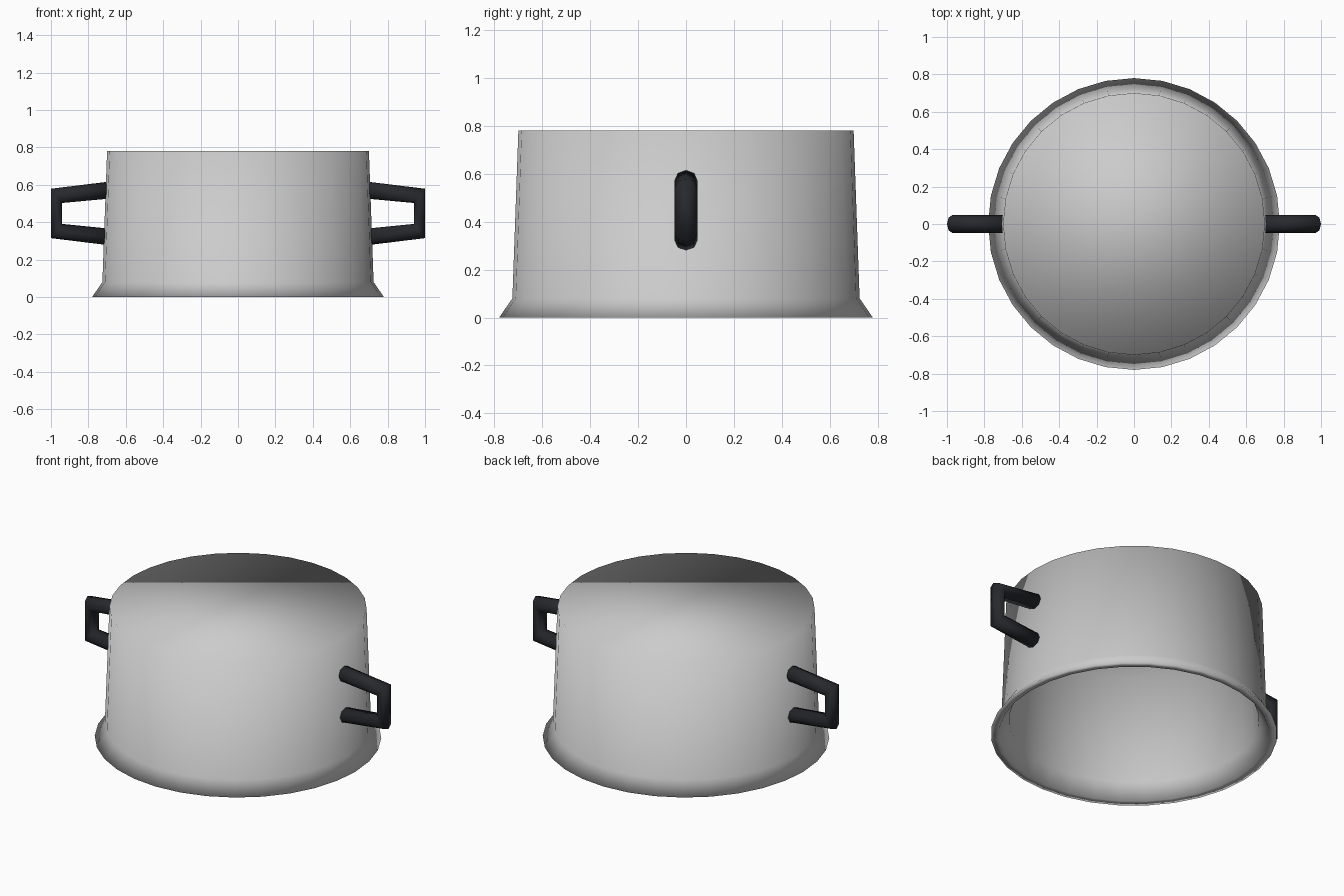
import bpy, bmesh, math

if "Cube" in bpy.data.objects:
    bpy.data.objects.remove(bpy.data.objects["Cube"])


def finish(name, bm):
    bmesh.ops.recalc_face_normals(bm, faces=bm.faces)
    mesh = bpy.data.meshes.new(name)
    bm.to_mesh(mesh)
    bm.free()
    obj = bpy.data.objects.new(name, mesh)
    bpy.context.collection.objects.link(obj)
    for p in mesh.polygons:
        p.use_smooth = True
    return obj


def skin(bm, rings):
    """Bridge successive rings of points and cap both ends."""
    rows = [[bm.verts.new(p) for p in ring] for ring in rings]
    n = len(rows[0])
    for a, b in zip(rows, rows[1:]):
        for i in range(n):
            j = (i + 1) % n
            bm.faces.new((a[i], a[j], b[j], b[i]))
    bm.faces.new(rows[0])
    bm.faces.new(rows[-1])


# Flared drum: closed top, thick wall, hollow and open underneath
SIDES = 32
profile = [(0.70, 0.78), (0.725, 0.08), (0.78, 0.0),
           (0.735, 0.0), (0.68, 0.09), (0.655, 0.735)]
bm = bmesh.new()
skin(bm, [[(r * math.cos(i * math.tau / SIDES), r * math.sin(i * math.tau / SIDES), z)
           for i in range(SIDES)] for r, z in profile])
finish("drum_body", bm)

# Side handles: eight-sided bar bent into a bracket with mitred corners
dark = bpy.data.materials.new("dark_handle")
dark.diffuse_color = (0.02, 0.022, 0.027, 1)
dark.use_nodes = True
dark.node_tree.nodes["Principled BSDF"].inputs["Base Color"].default_value = dark.diffuse_color

# outer (x, z) and inner (x, z) edge of the bar at each ring
stations = [((0.69, 0.617), (0.69, 0.526)), ((1.0, 0.579), (0.94, 0.503)),
            ((1.0, 0.315), (0.94, 0.391)), ((0.69, 0.277), (0.69, 0.366))]


def handle(name, side):
    bm = bmesh.new()
    rings = []
    for (ox, oz), (ix, iz) in stations:
        ring = []
        for k in range(8):
            a = k * math.tau / 8
            t = 0.5 + 0.5 * math.cos(a)
            ring.append((side * (ix + (ox - ix) * t), 0.048 * math.sin(a), iz + (oz - iz) * t))
        rings.append(ring)
    skin(bm, rings)
    obj = finish(name, bm)
    obj.data.materials.append(dark)


handle("right_handle", 1)
handle("left_handle", -1)
